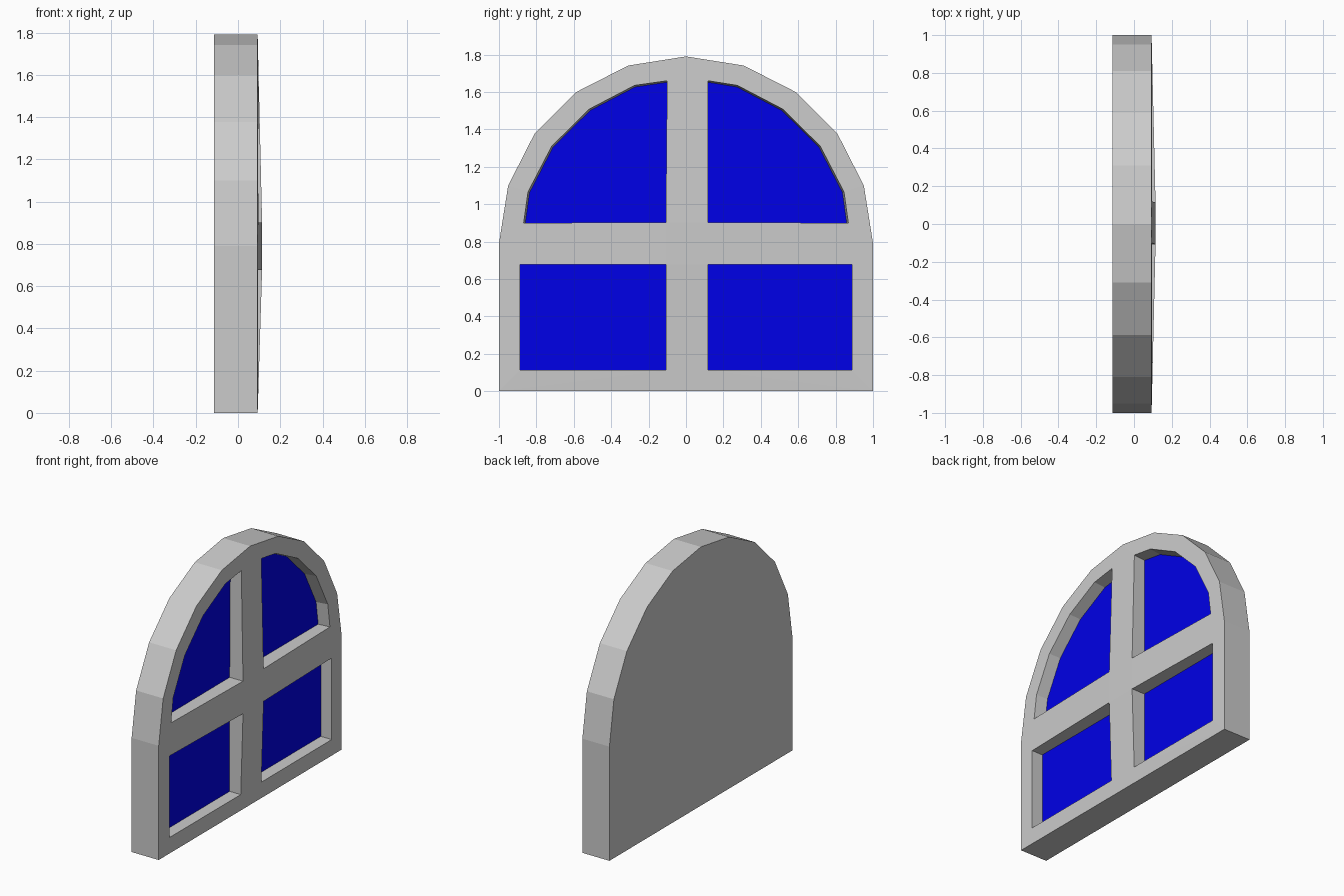
import bpy, bmesh, math

if "Cube" in bpy.data.objects:
    bpy.data.objects.remove(bpy.data.objects["Cube"])

R, ZC = 1.0, 0.79            # arch radius and spring height
BACK, RIM, MID, GLASS = -0.114, 0.093, 0.114, 0.012


def front_x(y, z):
    """Front face swells gently from the rim to the central cross."""
    edge = (1 - math.hypot(y, z - ZC)) / 0.84 if z > ZC else z / 0.675
    t = min((1 - abs(y)) / 0.885, edge, 1)
    return RIM + (MID - RIM) * max(t, 0)


# Outline: straight sides and a ten-segment half circle
outline = [(-1, 0), (1, 0)] + [
    (R * math.cos(math.pi * i / 10), ZC + R * math.sin(math.pi * i / 10)) for i in range(11)]

# Pane openings, mirrored left and right
arc = [(0.868, 0.90), (0.845, 1.065), (0.718, 1.31), (0.518, 1.508), (0.275, 1.635)]
openings = []
for side, name, low, high in ((1, "right", 0.117, 0.118), (-1, "left", 0.108, 0.101)):
    lower = [(low, 0.113), (0.888, 0.113), (0.888, 0.677), (low, 0.677)]
    upper = [(low, 0.902)] + arc + [(high, 1.66)]
    for part, pts in (("lower", lower), ("upper", upper)):
        openings.append((f"{part}_{name}_pane", [(side * y, z) for y, z in pts], part == "upper"))


def make_object(name, bm, mat=None):
    bmesh.ops.recalc_face_normals(bm, faces=bm.faces)
    me = bpy.data.meshes.new(name)
    bm.to_mesh(me)
    bm.free()
    ob = bpy.data.objects.new(name, me)
    bpy.context.collection.objects.link(ob)
    if mat:
        me.materials.append(mat)
    return ob


def loop(bm, pts, x):
    return [bm.verts.new((x, y, z)) for y, z in pts]


def bridge(bm, a, b):
    for i in range(len(a)):
        j = (i + 1) % len(a)
        bm.faces.new((a[i], a[j], b[j], b[i]))


def glass_points(pts, arched):
    """Arched recesses narrow slightly towards the glass."""
    if not arched:
        return pts
    return [pts[0]] + [(y * 0.99, ZC + (z - ZC) * 0.99) if z > 0.95 else (y * 0.99, z)
                       for y, z in pts[1:-1]] + [(pts[-1][0], pts[-1][1] - 0.008)]


# Frame: front face with four holes, then sides, recess walls and back
bm = bmesh.new()
rim = loop(bm, outline, RIM)
holes = [loop(bm, pts, RIM) for _, pts, _ in openings]
edges = [bm.edges.new((l[i], l[(i + 1) % len(l)])) for l in [rim] + holes for i in range(len(l))]
bmesh.ops.triangle_fill(bm, edges=edges, use_beauty=True, use_dissolve=False, normal=(1, 0, 0))
for l in holes:
    for v in l:
        v.co.x = front_x(v.co.y, v.co.z)
back = loop(bm, outline, BACK)
bridge(bm, rim, back)
bm.faces.new(back)
for l, (_, pts, arched) in zip(holes, openings):
    bridge(bm, l, loop(bm, glass_points(pts, arched), GLASS))
make_object("window_frame", bm)

# Blue glass panes
blue = bpy.data.materials.new("blue_glass")
blue.diffuse_color = (0.0, 0.0, 0.8, 1)
blue.use_nodes = True
blue.node_tree.nodes["Principled BSDF"].inputs["Base Color"].default_value = blue.diffuse_color
for name, pts, arched in openings:
    bm = bmesh.new()
    face = bm.faces.new(loop(bm, glass_points(pts, arched), GLASS))
    ob = make_object(name, bm, blue)
    if ob.data.polygons[0].normal.x < 0:
        ob.data.flip_normals()
